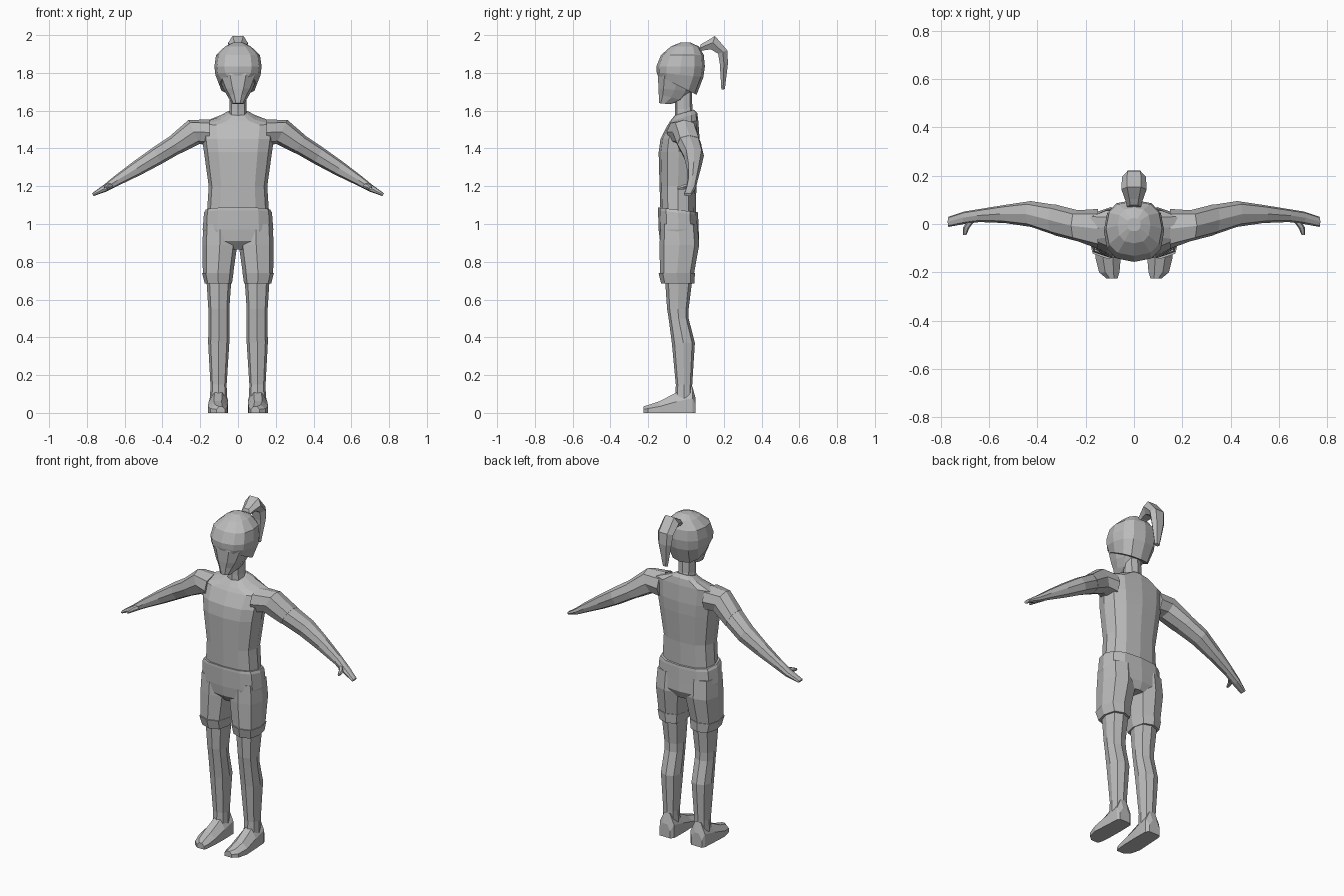
import bpy, bmesh, math
from mathutils import Vector

grey = bpy.data.materials.new("plain grey")
grey.diffuse_color = (0.5, 0.5, 0.5, 1)


def ring(c, u, v, n=8, p=0.85):
    """Rounded polygon around c, spanned by half-axes u and v."""
    pts = []
    for i in range(n):
        a = 2 * math.pi * i / n
        s, t = round(math.cos(a), 6), round(math.sin(a), 6)
        s, t = math.copysign(abs(s) ** p, s), math.copysign(abs(t) ** p, t)
        pts.append(Vector(c) + s * Vector(u) + t * Vector(v))
    return pts


def flat(z, x0, x1, y0, y1, tilt=0, n=8, p=0.85):
    """Horizontal ring, optionally sloping along y."""
    ry = (y1 - y0) / 2
    return ring(((x0 + x1) / 2, (y0 + y1) / 2, z), ((x1 - x0) / 2, 0, 0), (0, ry, ry * tilt), n, p)


def loft(name, rings, mirror=False):
    bm = bmesh.new()
    rows = [[bm.verts.new(q) for q in r] for r in rings]
    n = len(rows[0])
    for a, b in zip(rows, rows[1:]):
        for i in range(n):
            j = (i + 1) % n
            bm.faces.new((a[i], a[j], b[j], b[i]))
    bm.faces.new(rows[0])
    bm.faces.new(rows[-1])
    bmesh.ops.recalc_face_normals(bm, faces=bm.faces)
    me = bpy.data.meshes.new(name)
    bm.to_mesh(me)
    bm.free()
    me.materials.append(grey)
    ob = bpy.data.objects.new(name, me)
    bpy.context.collection.objects.link(ob)
    if mirror:
        ob.modifiers.new("mirror", 'MIRROR').use_bisect_axis[0] = False
    return ob


def body(name, rows, n=12, p=0.8):
    """Centred loft from rows of (z, half width, y front, y back, tilt)."""
    loft(name, [flat(z, -w, w, a, b, t, n, p) for z, w, a, b, t in rows])


# Shirt
body("shirt", [
    (1.05, .165, -.135, .052, 0), (1.20, .155, -.14, .055, 0),
    (1.38, .18, -.145, .07, 0), (1.45, .19, -.135, .072, 0),
    (1.535, .2, -.098, .065, .15), (1.565, .10, -.085, .06, .3),
    (1.59, .055, -.06, .042, .3)])

# Shorts: hips, legs and rolled cuffs
body("shorts_hips", [
    (1.075, .172, -.147, .062, -.12), (1.06, .18, -.148, .064, -.12),
    (.97, .187, -.145, .067, 0), (.91, .175, -.138, .07, 0),
    (.865, .07, -.10, .05, 0)], p=.75)
loft("shorts_leg", [flat(z, a, b, c, d, p=.75) for z, a, b, c, d in [
    (1.0, .005, .183, -.135, .06), (.89, .004, .189, -.14, .07),
    (.735, .026, .186, -.138, .042)]], True)
loft("shorts_cuff", [flat(z, a, b, c, d, p=.75) for z, a, b, c, d in [
    (.74, .024, .19, -.145, .047), (.685, .032, .176, -.132, .045)]], True)

# Legs and shoes
loft("leg", [flat(z, a, b, c, d, p=.8) for z, a, b, c, d in [
    (.72, .034, .168, -.112, .035), (.55, .046, .157, -.10, .014),
    (.50, .046, .156, -.092, .014), (.37, .046, .158, -.075, .047),
    (.15, .06, .146, -.054, .033), (.07, .058, .148, -.056, .033)]], True)
loft("shoe", [[Vector((x, y, z)) for x, z in (
    (a, 0), (b, 0), (b, h * .55), (b - .3 * (b - a), h), (a + .3 * (b - a), h), (a, h * .55))]
    for y, a, b, h in [
    (.05, .07, .14, .08), (.034, .055, .15, .14), (-.05, .053, .155, .108),
    (-.14, .055, .16, .062), (-.2, .06, .145, .042), (-.225, .068, .115, .034)]], True)


# Arms: rows of (top x, top z, bottom x, bottom z, y front, y back)
def limb(tx, tz, bx, bz, y0, y1, grow=0.0):
    c = ((tx + bx) / 2, (y0 + y1) / 2, (tz + bz) / 2)
    k = (1 + grow) / 2
    return ring(c, (0, (y1 - y0) * k, 0), ((tx - bx) * k, 0, (tz - bz) * k), 8, .8)


arm = [(.15, 1.55, .15, 1.42, -.10, .06), (.26, 1.55, .205, 1.425, -.07, .055),
       (.355, 1.468, .305, 1.375, -.045, .08), (.45, 1.405, .405, 1.318, -.012, .095),
       (.555, 1.33, .515, 1.26, .004, .079), (.65, 1.257, .63, 1.205, .008, .062),
       (.71, 1.208, .695, 1.172, .0, .052), (.772, 1.163, .765, 1.148, -.012, .03)]
loft("sleeve", [limb(*r, .03) for r in arm[:3]], True)
loft("arm", [limb(*r) for r in arm[2:]], True)
loft("thumb", [ring(c, (r, 0, 0), (0, 0, r), 6) for c, r in [
    ((.67, .02, 1.205), .016), ((.695, -.015, 1.195), .014), ((.702, -.046, 1.188), .007)]], True)

# Neck and face
body("neck", [(1.55, .05, -.06, .048, .3), (1.61, .045, -.058, .034, 0),
              (1.72, .045, -.062, .03, 0)], n=8)
body("face", [
    (1.637, .03, -.143, -.085, -.1), (1.67, .052, -.147, -.01, -.25),
    (1.71, .075, -.15, .03, -.1), (1.79, .108, -.152, .07, 0),
    (1.85, .11, -.14, .07, 0)], n=10)

# Hair and ponytail
body("hair", [
    (1.735, .098, -.15, .056, -.5), (1.79, .12, -.155, .092, -.1),
    (1.835, .125, -.157, .1, 0), (1.895, .116, -.132, .094, 0),
    (1.94, .068, -.08, .068, 0), (1.96, .028, -.03, .025, 0)])
loft("ponytail", [
    ring((0, (a + c) / 2, (b + d) / 2), (w, 0, 0), (0, (a - c) / 2, (b - d) / 2), 6)
    for a, b, c, d, w in [
        (.08, 1.955, .06, 1.9, .028), (.105, 1.968, .085, 1.915, .035),
        (.155, 2.0, .13, 1.92, .052), (.222, 1.92, .167, 1.9, .05),
        (.225, 1.85, .176, 1.85, .044), (.207, 1.715, .186, 1.71, .016)]])
